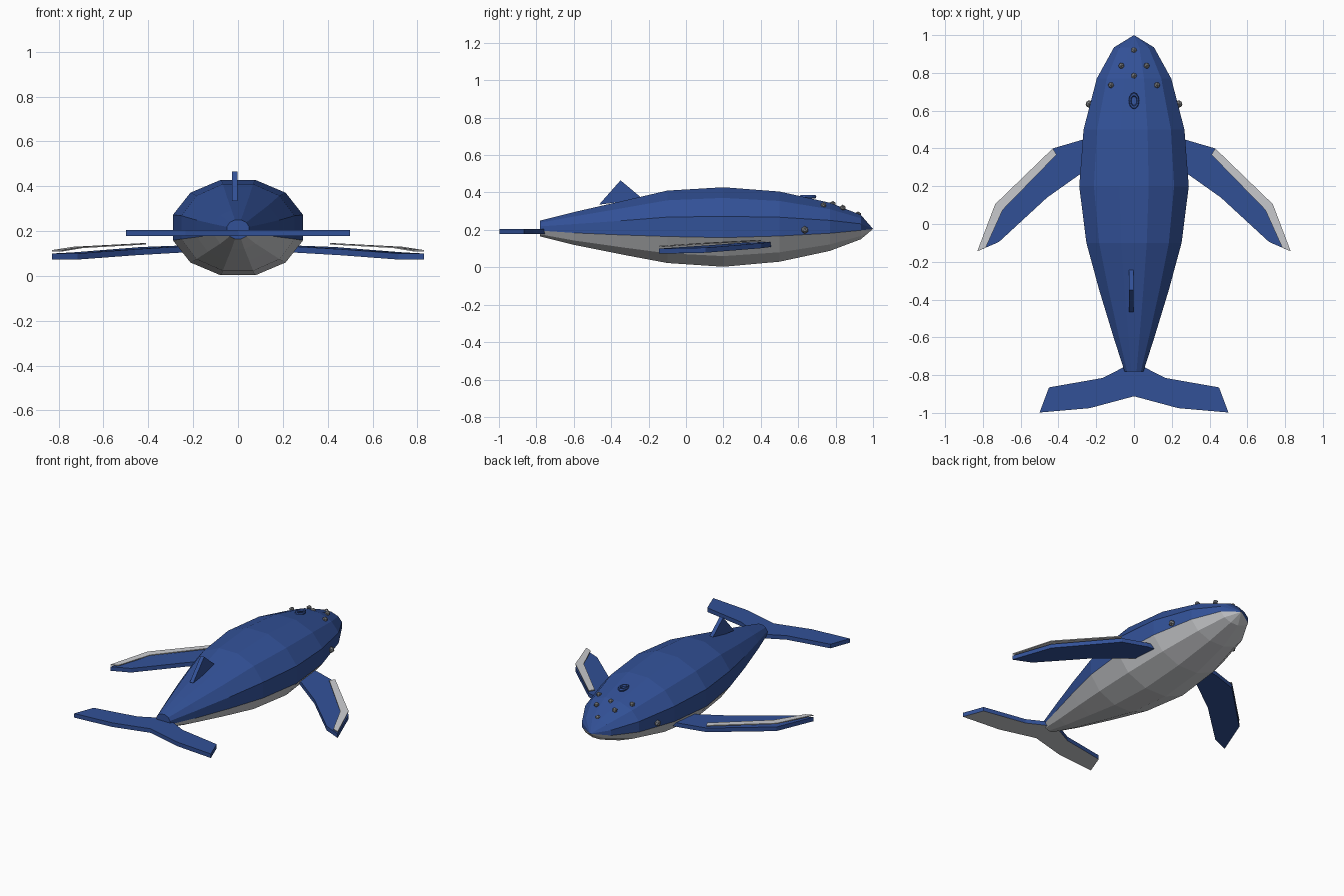
import bpy, bmesh, math
from mathutils import Vector

if "Cube" in bpy.data.objects:
    bpy.data.objects.remove(bpy.data.objects["Cube"])


def material(name, rgb):
    m = bpy.data.materials.new(name)
    m.diffuse_color = (*rgb, 1)
    m.use_nodes = True
    m.node_tree.nodes["Principled BSDF"].inputs["Base Color"].default_value = m.diffuse_color
    return m


BLUE = material("deep blue", (0.032, 0.082, 0.31))
PALE = material("pale grey", (0.60, 0.61, 0.63))
GREY = material("barnacle grey", (0.22, 0.23, 0.25))


def finish(bm, name, *mats):
    bmesh.ops.recalc_face_normals(bm, faces=bm.faces)
    me = bpy.data.meshes.new(name)
    bm.to_mesh(me)
    bm.free()
    for m in mats:
        me.materials.append(m)
    ob = bpy.data.objects.new(name, me)
    bpy.context.collection.objects.link(ob)
    return ob


def slab(name, points, offset, mats, under=0):
    """Extrude an outline of 3D points by an offset; 'under' colours the start face."""
    bm = bmesh.new()
    lower = [bm.verts.new(p) for p in points]
    upper = [bm.verts.new(Vector(p) + Vector(offset)) for p in points]
    bm.faces.new(lower).material_index = under
    bm.faces.new(upper)
    n = len(points)
    for i in range(n):
        j = (i + 1) % n
        bm.faces.new((lower[i], lower[j], upper[j], upper[i]))
    return finish(bm, name, *mats)


# body: twelve-sided rings (y, half width, top z, bottom z), pale belly below the side faces
SIDES = 12
rings = [(-0.78, 0.05, 0.25, 0.165), (-0.6, 0.108, 0.295, 0.12),
         (-0.35, 0.184, 0.352, 0.07), (-0.1, 0.252, 0.41, 0.023),
         (0.2, 0.29, 0.428, 0.003), (0.5, 0.267, 0.405, 0.03),
         (0.77, 0.197, 0.345, 0.088), (0.935, 0.106, 0.28, 0.15)]
bm = bmesh.new()
loops = []
k = 1 / math.cos(math.pi / SIDES)
for y, w, top, bottom in rings:
    mid, h = (top + bottom) / 2, (top - bottom) / 2
    angles = [2 * math.pi * (i + 0.5) / SIDES for i in range(SIDES)]
    loops.append([bm.verts.new((w * k * math.cos(a), y, mid + h * k * math.sin(a)))
                  for a in angles])
nose = bm.verts.new((0, 1.0, 0.205))
for i in range(SIDES):
    j = (i + 1) % SIDES
    belly = int(6 <= i <= 10)
    for a, b in zip(loops, loops[1:]):
        bm.faces.new((a[i], a[j], b[j], b[i])).material_index = belly
    bm.faces.new((loops[-1][i], loops[-1][j], nose)).material_index = belly
bm.faces.new(loops[0])
finish(bm, "body", BLUE, PALE)

# tail fluke: mirrored outline with a pale underside
half = [(0.165, -0.815), (0.45, -0.865), (0.5, -0.998), (0.235, -0.975)]
outline = [(0, -0.73)] + half + [(0, -0.912)] + [(-x, y) for x, y in reversed(half)]
slab("tail_fluke", [(x, y, 0.178) for x, y in outline], (0, 0, 0.027), (BLUE, PALE), under=1)

# dorsal fin
slab("dorsal_fin", [(-0.027, -0.23, 0.365), (-0.027, -0.35, 0.465), (-0.027, -0.465, 0.335)],
     (0.025, 0, 0), (BLUE,))

# flippers, each with a thin pale plate above the leading edge
flipper = [(0.22, 0.455, 0.108), (0.27, 0.447, 0.108), (0.43, 0.40, 0.102),
           (0.735, 0.105, 0.078), (0.83, -0.145, 0.073), (0.715, -0.095, 0.073),
           (0.46, 0.14, 0.092), (0.22, 0.31, 0.106)]
stripe = [(0.43, 0.40, 0.140), (0.735, 0.105, 0.124), (0.83, -0.145, 0.109),
          (0.785, -0.125, 0.109), (0.695, 0.075, 0.124), (0.41, 0.367, 0.140)]
for side, s in (("left", -1), ("right", 1)):
    slab(side + "_flipper", [(s * x, y, z) for x, y, z in flipper], (0, 0, 0.027), (BLUE,))
    slab(side + "_flipper_stripe", [(s * x, y, z) for x, y, z in stripe], (0, 0, 0.006), (PALE,))


# eyes and head bumps
def bump(name, x, y, z, r):
    bm = bmesh.new()
    bmesh.ops.create_icosphere(bm, subdivisions=1, radius=r)
    finish(bm, name, GREY).location = (x, y, z)


for s in (-1, 1):
    bump("eye", s * 0.237, 0.635, 0.2, 0.021)
    bump("head_bump", s * 0.067, 0.838, 0.318, 0.017)
    bump("head_bump", s * 0.122, 0.735, 0.332, 0.017)
bump("head_bump", 0, 0.785, 0.338, 0.017)
bump("head_bump", 0, 0.92, 0.282, 0.017)

# blowhole: raised oval ring
bpy.ops.mesh.primitive_torus_add(major_segments=12, minor_segments=6, major_radius=0.034,
                                 minor_radius=0.011, location=(0, 0.652, 0.377))
ring = bpy.context.object
ring.name = "blowhole"
ring.scale = (0.62, 1, 1)
ring.data.materials.append(BLUE)
